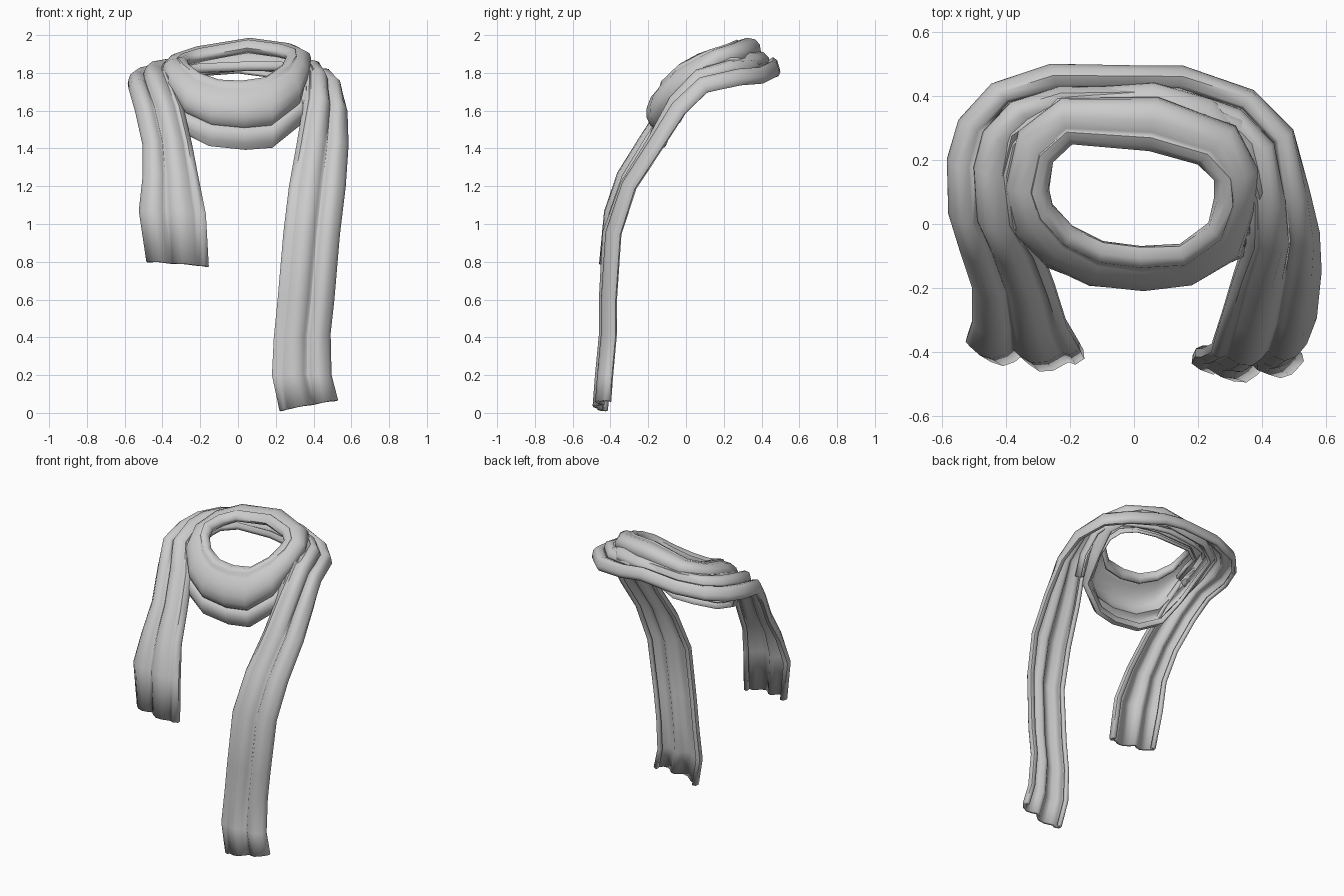
import bpy, math
from mathutils import Vector


def loft(name, rails, profile, bulge, closed=False, thick=0.022):
    """Loft a folded cloth profile between two edge rails."""
    a = [Vector(r[:3]) for r in rails]
    b = [Vector(r[3:6]) for r in rails]
    n, m = len(rails), len(profile)
    verts, faces = [], []
    for i in range(n):
        p, q = (i - 1, (i + 1) % n) if closed else (max(i - 1, 0), min(i + 1, n - 1))
        tangent = (a[q] + b[q]) - (a[p] + b[p])
        normal = (b[i] - a[i]).cross(tangent).normalized()
        for t, h in profile:
            arch = bulge(rails[i]) * math.sin(math.pi * max(t, 0) ** 0.75)
            verts.append(a[i].lerp(b[i], t) + normal * (h + arch))
    for i in range(n if closed else n - 1):
        j = (i + 1) % n
        for k in range(m - 1):
            faces.append((i * m + k, i * m + k + 1, j * m + k + 1, j * m + k))
    mesh = bpy.data.meshes.new(name)
    mesh.from_pydata(verts, [], faces)
    ob = bpy.data.objects.new(name, mesh)
    bpy.context.collection.objects.link(ob)
    mod = ob.modifiers.new("cloth_thickness", "SOLIDIFY")
    mod.thickness = thick
    mod.offset = 0
    bpy.context.view_layer.objects.active = ob
    ob.select_set(True)
    bpy.ops.object.shade_smooth_by_angle(angle=math.radians(60))
    ob.select_set(False)
    return ob


# Short tail: outer edge xyz, inner edge xyz, from hem up to the shoulder
short_tail = [
    (-.475, -.39, .80, -.165, -.42, .775),
    (-.515, -.37, 1.07, -.18, -.39, 1.05),
    (-.495, -.31, 1.25, -.22, -.32, 1.25),
    (-.495, -.20, 1.42, -.255, -.21, 1.43),
    (-.535, -.08, 1.60, -.30, -.09, 1.62),
    (-.57, .03, 1.72, -.36, .00, 1.77),
]
# Sweep behind the neck, left shoulder to right shoulder
back = [
    (-.575, .20, 1.75, -.38, .15, 1.82),
    (-.54, .32, 1.77, -.36, .24, 1.84),
    (-.44, .43, 1.79, -.30, .30, 1.85),
    (-.26, .49, 1.81, -.20, .33, 1.85),
    (0, .485, 1.83, 0, .34, 1.86),
    (.15, .485, 1.81, .12, .33, 1.85),
    (.37, .41, 1.77, .27, .27, 1.85),
    (.49, .29, 1.76, .34, .20, 1.85),
]
# Long tail from the shoulder down to the hem
long_tail = [
    (.54, .10, 1.72, .36, .06, 1.80),
    (.57, -.03, 1.60, .36, -.06, 1.66),
    (.575, -.15, 1.42, .32, -.17, 1.42),
    (.56, -.295, 1.20, .28, -.30, 1.20),
    (.53, -.375, .95, .25, -.40, .95),
    (.50, -.40, .60, .22, -.415, .60),
    (.48, -.40, .42, .20, -.415, .40),
    (.485, -.42, .20, .19, -.435, .20),
    (.52, -.43, .065, .23, -.45, .012),
]
drape_profile = [
    (.07, -.025), (.01, -.02), (0, -.005), (.04, .006), (.12, .028), (.22, .036),
    (.32, .022), (.38, .004), (.43, .004), (.49, .022), (.6, .042), (.72, .036),
    (.82, .014), (.88, .004), (.94, .01), (1, -.004), (.99, -.02), (.93, -.025)]
loft("scarf_tails", short_tail + back + long_tail, drape_profile, lambda r: 0)

# Loop round the neck: inner edge xyz, outer edge xyz, fullness
neck_loop = [
    (.02, -.095, 1.75, .04, -.165, 1.405, .04),
    (.15, -.09, 1.77, .18, -.145, 1.415, .035),
    (.25, -.02, 1.84, .335, -.09, 1.54, .02),
    (.28, .07, 1.89, .365, .05, 1.68, .015),
    (.27, .14, 1.91, .385, .20, 1.79, .03),
    (.21, .20, 1.925, .34, .33, 1.82, .035),
    (.05, .245, 1.945, .08, .43, 1.85, .04),
    (-.20, .265, 1.90, -.22, .42, 1.82, .035),
    (-.27, .20, 1.88, -.36, .33, 1.79, .025),
    (-.29, .10, 1.87, -.40, .14, 1.74, .02),
    (-.27, .04, 1.84, -.39, -.03, 1.65, .015),
    (-.20, -.035, 1.79, -.30, -.11, 1.50, .02),
    (-.10, -.08, 1.755, -.15, -.16, 1.425, .035),
]
loop_profile = [
    (.16, -.045), (.06, -.035), (0, -.015), (.01, .006), (.06, .014), (.11, .006),
    (.15, .01), (.28, .026), (.45, .034), (.58, .028), (.67, .008), (.71, -.008),
    (.75, .004), (.84, .014), (.93, .006), (1, -.012), (.98, -.03), (.9, -.035)]
loft("neck_loop", neck_loop, loop_profile, lambda r: r[6], closed=True)

# Inner layer tucked under the loop, joining it to the long tail
inner_layer = [
    (-.40, .04, 1.70, -.30, .05, 1.76),
    (-.43, .14, 1.77, -.31, .12, 1.81),
    (-.40, .30, 1.82, -.29, .22, 1.82),
    (-.24, .41, 1.85, -.20, .28, 1.83),
    (.06, .43, 1.88, .05, .27, 1.84),
    (.24, .38, 1.87, .18, .24, 1.84),
    (.37, .26, 1.84, .25, .17, 1.84),
    (.41, .12, 1.79, .29, .10, 1.80),
    (.42, .01, 1.67, .31, .02, 1.70),
    (.40, -.06, 1.55, .31, -.05, 1.58),
]
loft("inner_layer", inner_layer, drape_profile, lambda r: 0, thick=.018)
